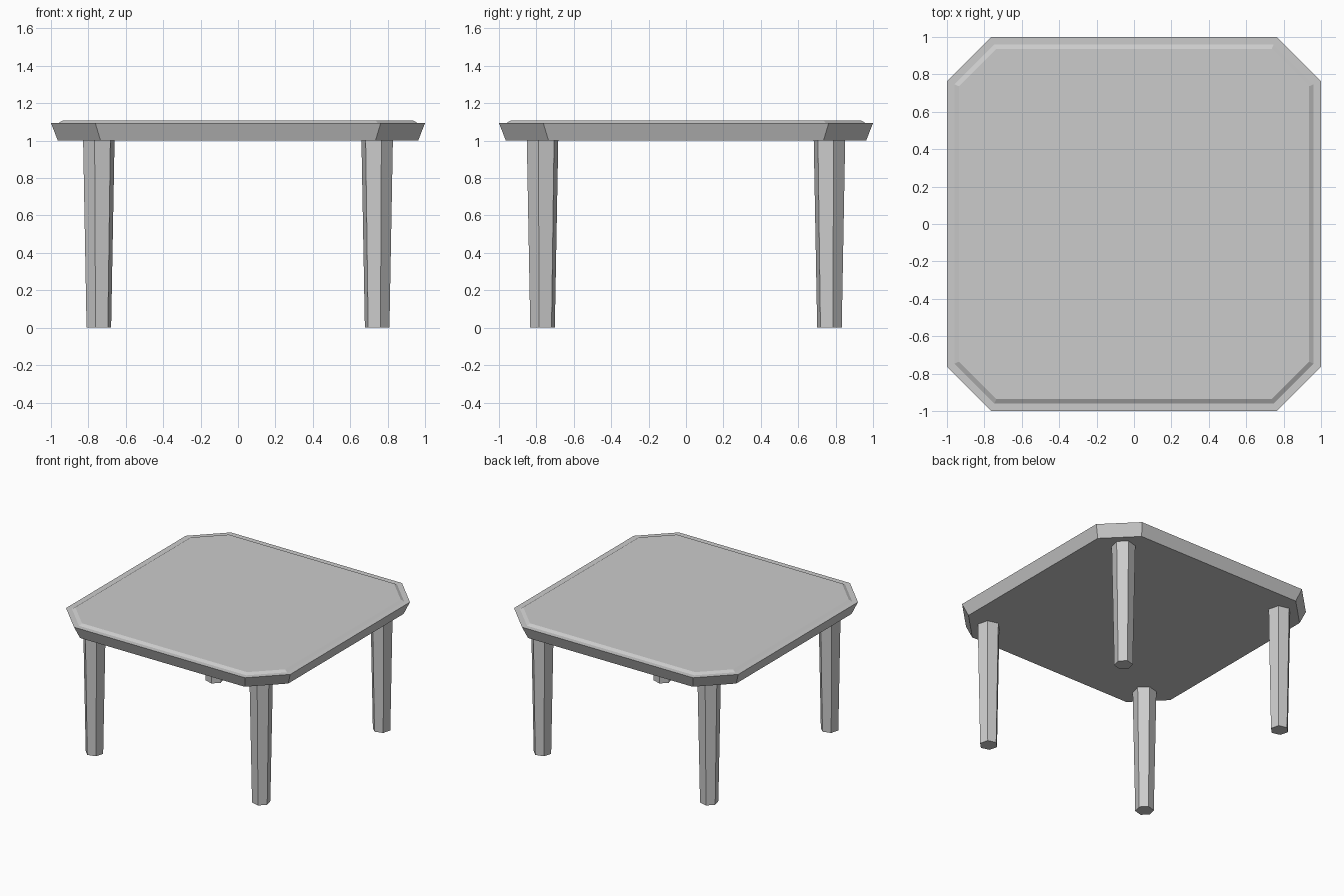
import bpy, bmesh
from math import cos, sin, radians, tan

if "Cube" in bpy.data.objects:
    bpy.data.objects.remove(bpy.data.objects["Cube"])


def loft(name, rings):
    """Flat-faced solid through a stack of equal-sized rings, capped at both ends."""
    bm = bmesh.new()
    loops = [[bm.verts.new(p) for p in ring] for ring in rings]
    n = len(loops[0])
    for lo, hi in zip(loops, loops[1:]):
        for i in range(n):
            j = (i + 1) % n
            bm.faces.new((lo[i], lo[j], hi[j], hi[i]))
    bm.faces.new(loops[0][::-1])
    bm.faces.new(loops[-1])
    bmesh.ops.recalc_face_normals(bm, faces=bm.faces)
    mesh = bpy.data.meshes.new(name)
    bm.to_mesh(mesh)
    bm.free()
    obj = bpy.data.objects.new(name, mesh)
    bpy.context.collection.objects.link(obj)
    return obj


def octagon(h, c, z):
    """Square of half-size h with cut corners starting at c."""
    return [(h, -c, z), (h, c, z), (c, h, z), (-c, h, z),
            (-h, c, z), (-h, -c, z), (-c, -h, z), (c, -h, z)]


def inset(d, z):
    return octagon(1 - d, 0.763 - d * tan(radians(22.5)), z)


# Tabletop: flared edge, narrow flat rim, raised bevelled panel
loft("tabletop", [octagon(0.963, 0.735, 1.0), octagon(1.0, 0.763, 1.094),
                  inset(0.04, 1.094), inset(0.064, 1.108)])


# Legs: tapered six-sided posts, mirrored to each corner
def hexagon(r, z, sx, sy):
    angles = [radians(15 + 60 * k) for k in range(6)]
    return [(sx * (0.744 + r * cos(a)), sy * (0.767 + r * sin(a)), z) for a in angles]


for side_y, sy in (("front", -1), ("back", 1)):
    for side_x, sx in (("left", -1), ("right", 1)):
        loft(f"{side_y}_{side_x}_leg",
             [hexagon(0.068, 0.0, sx, sy), hexagon(0.087, 1.0, sx, sy)])
